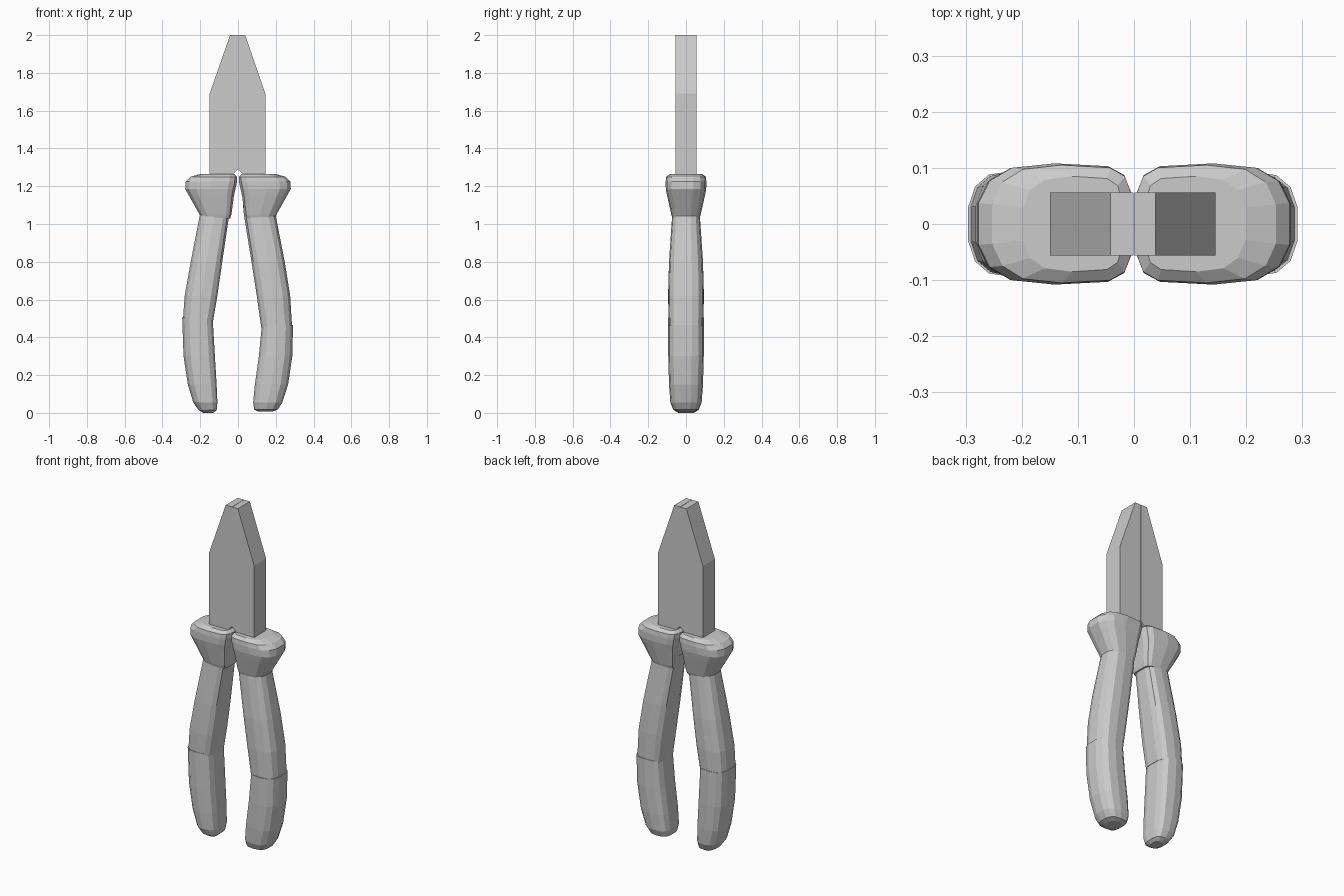
import bpy, bmesh, math

cube = bpy.data.objects.get("Cube")
if cube:
    bpy.data.objects.remove(cube, do_unlink=True)

steel = bpy.data.materials.new("grey")
steel.use_nodes = True
GREY = (0.6, 0.6, 0.6, 1)
steel.diffuse_color = GREY
steel.node_tree.nodes["Principled BSDF"].inputs["Base Color"].default_value = GREY


def finish(bm, name):
    bmesh.ops.recalc_face_normals(bm, faces=bm.faces)
    mesh = bpy.data.meshes.new(name)
    bm.to_mesh(mesh)
    bm.free()
    mesh.materials.append(steel)
    obj = bpy.data.objects.new(name, mesh)
    bpy.context.collection.objects.link(obj)
    return obj


def power(v, p):
    return math.copysign(abs(v) ** p, v)


def loft(name, side, rings, inner, outer, sides=14):
    """Rings are (z, inner x, outer x, half depth); inner/outer set roundness."""
    bm = bmesh.new()
    loops = []
    for z, x0, x1, depth in rings:
        loop = []
        for i in range(sides):
            a = 2 * math.pi * (i + 0.5) / sides
            p = outer if math.cos(a) > 0 else inner
            x = (x0 + x1) / 2 + (x1 - x0) / 2 * power(math.cos(a), p)
            loop.append(bm.verts.new((side * x, depth * power(math.sin(a), p), z)))
        loops.append(loop)
    for lo, hi in zip(loops, loops[1:]):
        for i in range(sides):
            j = (i + 1) % sides
            bm.faces.new((lo[i], lo[j], hi[j], hi[i]))
    bm.faces.new(loops[0])
    bm.faces.new(loops[-1])
    return finish(bm, name)


def jaw(name, side, width, tip):
    """Flat tapered jaw with a small notch beside the pivot."""
    profile = [(0.001, 1.29), (0.025, 1.265), (0.03, 1.2), (width, 1.2),
               (width, 1.69), (tip, 2.0), (0.001, 2.0)]
    bm = bmesh.new()
    face = bm.faces.new([bm.verts.new((side * x, -0.056, z)) for x, z in profile])
    new = bmesh.ops.extrude_face_region(bm, geom=[face])["geom"]
    bmesh.ops.translate(bm, vec=(0, 0.112, 0),
                        verts=[v for v in new if isinstance(v, bmesh.types.BMVert)])
    return finish(bm, name)


# Jaws
jaw("left_jaw", 1, 0.145, 0.038)
jaw("right_jaw", -1, 0.15, 0.042)

# Flared collars
collar = [(1.03, 0.04, 0.195, 0.072), (1.05, 0.034, 0.205, 0.078),
          (1.15, 0.02, 0.262, 0.1), (1.185, 0.012, 0.282, 0.107),
          (1.225, 0.003, 0.28, 0.108), (1.25, 0.003, 0.255, 0.105),
          (1.265, 0.02, 0.2, 0.085)]
for name, side in (("left_collar", 1), ("right_collar", -1)):
    loft(name, side, collar, 0.45, 0.72)

# Upper grips
loft("left_upper_grip", 1, [(0.45, 0.122, 0.288, 0.09), (0.62, 0.098, 0.278, 0.094),
     (0.8, 0.07, 0.249, 0.09), (1.05, 0.03, 0.2, 0.073), (1.1, 0.025, 0.19, 0.07)], 0.6, 0.72)
loft("right_upper_grip", -1, [(0.49, 0.13, 0.293, 0.092), (0.62, 0.108, 0.284, 0.095),
     (0.8, 0.082, 0.252, 0.09), (1.05, 0.045, 0.203, 0.073), (1.1, 0.04, 0.19, 0.07)], 0.6, 0.72)

# Lower grips with rounded ends
loft("left_lower_grip", 1, [(0.008, 0.105, 0.185, 0.045), (0.018, 0.085, 0.212, 0.068),
     (0.055, 0.079, 0.236, 0.083), (0.15, 0.088, 0.267, 0.09), (0.3, 0.109, 0.289, 0.094),
     (0.465, 0.125, 0.293, 0.094)], 0.6, 0.75)
loft("right_lower_grip", -1, [(0.0, 0.13, 0.185, 0.04), (0.015, 0.112, 0.21, 0.065),
     (0.055, 0.108, 0.238, 0.083), (0.15, 0.112, 0.267, 0.09), (0.3, 0.121, 0.29, 0.094),
     (0.505, 0.133, 0.297, 0.095)], 0.6, 0.75)
